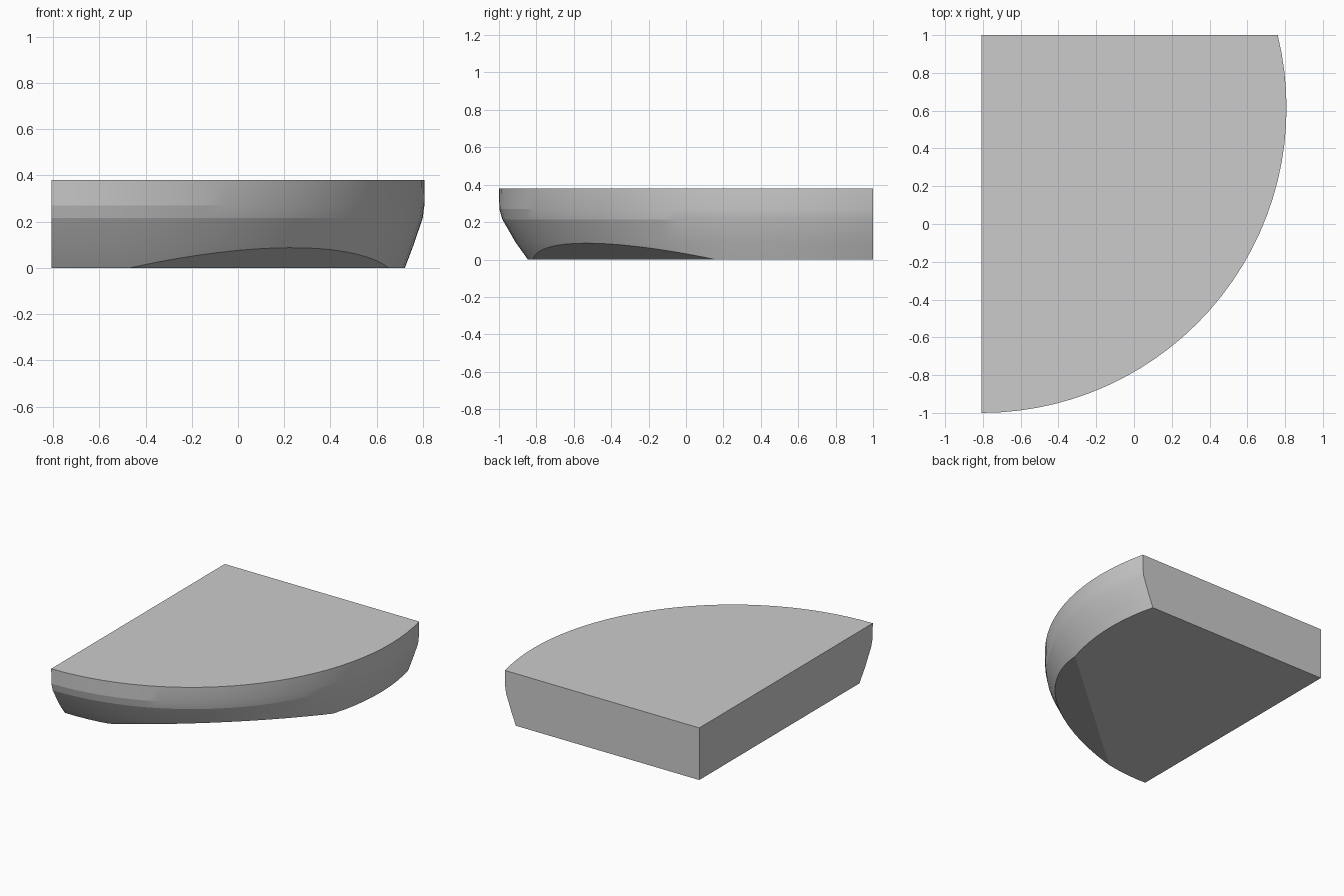
import bpy, bmesh, math
from mathutils import Vector

if "Cube" in bpy.data.objects:
    bpy.data.objects.remove(bpy.data.objects["Cube"])

CX, CY, SEG = -0.8075, 0.615, 30
# height, radius at the left end, radius from the right side to the back
PROFILE = [(0.0, 1.46, 1.53), (0.09, 1.525, 1.564), (0.215, 1.597, 1.607),
           (0.27, 1.613, 1.614), (0.38, 1.615, 1.615)]

bm = bmesh.new()
rings = []
for z, r_left, r_right in PROFILE:
    # corner on the straight left and back sides, then the rounded edge
    ring = [bm.verts.new((CX, 1.0, z))]
    end = math.asin((1.0 - CY) / r_right)
    for i in range(SEG + 1):
        a = -math.pi / 2 + (end + math.pi / 2) * i / SEG
        t = min(1.0, (i / SEG) / 0.7)
        r = r_left + (r_right - r_left) * t
        ring.append(bm.verts.new((CX + r * math.cos(a), CY + r * math.sin(a), z)))
    ring[-1].co.y = 1.0
    rings.append(ring)

# side walls and caps
n = SEG + 2
for lo, hi in zip(rings, rings[1:]):
    for i in range(n):
        j = (i + 1) % n
        bm.faces.new((lo[i], lo[j], hi[j], hi[i]))
bm.faces.new(rings[0][::-1])
bm.faces.new(rings[-1])

# shallow slanted facet under the rounded corner
out = Vector((0.657, -0.754, 0))
start = Vector((CX, CY, 0)) + out * 1.303
cut = bmesh.ops.bisect_plane(bm, geom=bm.verts[:] + bm.edges[:] + bm.faces[:],
                             plane_co=start, plane_no=out * 0.36 - Vector((0, 0, 1)),
                             clear_outer=True)
bmesh.ops.holes_fill(bm, edges=[e for e in bm.edges if e.is_boundary], sides=0)
bmesh.ops.recalc_face_normals(bm, faces=bm.faces[:])

mesh = bpy.data.meshes.new("quarter_round_slab")
bm.to_mesh(mesh)
bm.free()
slab = bpy.data.objects.new("quarter_round_slab", mesh)
bpy.context.collection.objects.link(slab)

# soft shading on the rounded edge, sharp borders
bpy.context.view_layer.objects.active = slab
slab.select_set(True)
bpy.ops.object.shade_smooth_by_angle(angle=math.radians(12))
